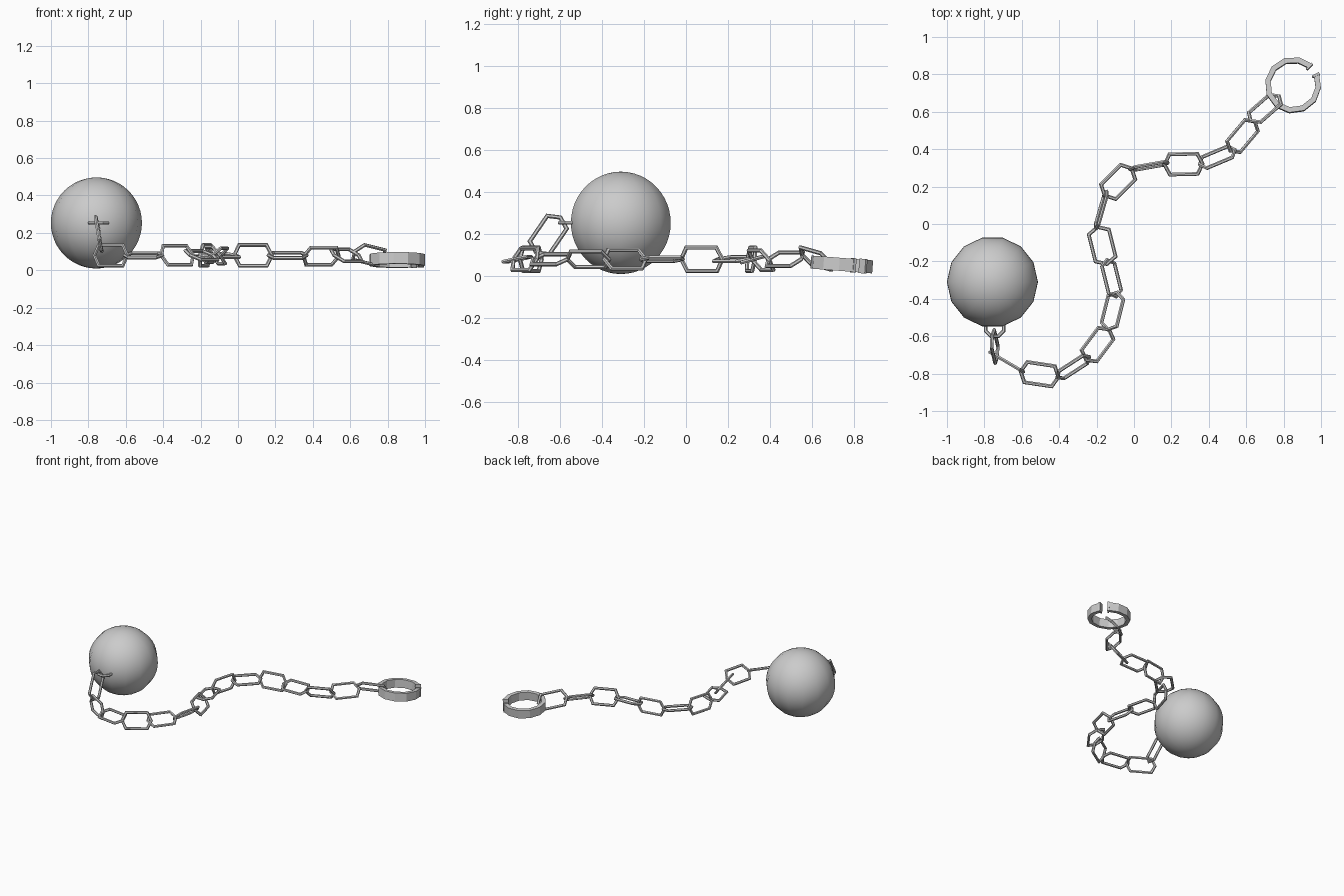
import bpy, bmesh, math
from mathutils import Vector, Matrix

if "Cube" in bpy.data.objects:
    bpy.data.objects.remove(bpy.data.objects["Cube"])

UP = Vector((0, 0, 1))


def make_object(name, verts, faces):
    me = bpy.data.meshes.new(name)
    me.from_pydata(verts, [], faces)
    bm = bmesh.new()
    bm.from_mesh(me)
    bmesh.ops.recalc_face_normals(bm, faces=bm.faces)
    bm.to_mesh(me)
    bm.free()
    ob = bpy.data.objects.new(name, me)
    bpy.context.collection.objects.link(ob)
    return ob


def wire_loop(name, outline, centre, d, w, radius=0.01, sides=6):
    """Closed mitred wire following a flat outline in the d / w plane."""
    n = d.cross(w)
    pts = [Vector(p) for p in outline]
    count = len(pts)
    verts, faces = [], []
    for i, p in enumerate(pts):
        a = (p - pts[i - 1]).normalized()
        b = (pts[(i + 1) % count] - p).normalized()
        na, nb = Vector((a.y, -a.x)), Vector((b.y, -b.x))
        out = (na + nb) / (1 + na.dot(nb))
        for k in range(sides):
            t = 2 * math.pi * k / sides
            q = p + out * radius * math.cos(t)
            verts.append(centre + d * q.x + w * q.y + n * radius * math.sin(t))
    for i in range(count):
        j = (i + 1) % count
        for k in range(sides):
            m = (k + 1) % sides
            faces.append((i * sides + k, i * sides + m, j * sides + m, j * sides + k))
    return make_object(name, verts, faces)


# heavy ball
bpy.ops.mesh.primitive_uv_sphere_add(segments=14, ring_count=24, radius=0.2435,
                                     location=(-0.757, -0.31, 0.253),
                                     rotation=(0, 0, math.pi / 2))
ball = bpy.context.object
ball.name = "ball"
# turn so that a corner of the 14-sided outline points along x
far = max((ball.matrix_basis @ v.co).x for v in ball.data.vertices)
if far < -0.757 + 0.2425:
    ball.rotation_euler.z = 0
bpy.ops.object.shade_smooth()

# eye ring on the ball
eye = [(0.052 * math.cos(math.pi * k / 4 + math.pi / 8),
        0.052 * math.sin(math.pi * k / 4 + math.pi / 8)) for k in range(8)]
wire_loop("ball_eye", eye, Vector((-0.745, -0.552, 0.253)),
          Vector((1, 0, 0)), Vector((0, 1, 0)))

# chain links: centre, direction, roll about the direction in degrees
HEX = [(0.102, 0), (0.074, 0.056), (-0.074, 0.056),
       (-0.102, 0), (-0.074, -0.056), (0.074, -0.056)]
LINKS = [
    ((-0.745, -0.655, 0.195), (0.03, -0.13, -0.19), 108),
    ((-0.68, -0.738, 0.08), (0.17, -0.10, 0), 90),
    ((-0.505, -0.803, 0.08), (0.20, -0.03, 0), 12),
    ((-0.325, -0.765, 0.08), (0.17, 0.11, 0), 65),
    ((-0.195, -0.645, 0.08), (0.12, 0.16, 0), 25),
    ((-0.115, -0.465, 0.08), (0.05, 0.20, 0), -42),
    ((-0.12, -0.29, 0.08), (-0.05, 0.20, 0), 52),
    ((-0.17, -0.115, 0.08), (-0.05, 0.20, 0), -8),
    ((-0.175, 0.075, 0.08), (0.055, 0.19, 0), 98),
    ((-0.085, 0.225, 0.08), (0.15, 0.15, 0), 10),
    ((0.08, 0.31, 0.08), (0.20, 0.035, 0), 82),
    ((0.265, 0.32, 0.08), (0.20, 0.005, 0), 15),
    ((0.445, 0.357, 0.075), (0.19, 0.08, 0), -55),
    ((0.58, 0.47, 0.08), (0.135, 0.16, 0), 35),
    ((0.70, 0.618, 0.083), (0.16, 0.14, -0.04), -45),
]
for i, (c, d, roll) in enumerate(LINKS):
    d = Vector(d).normalized()
    w = Matrix.Rotation(math.radians(roll), 3, d) @ UP.cross(d).normalized()
    wire_loop(f"chain_link_{i + 1:02d}", HEX, Vector(c), d, w)

# open shackle: flat band with a gap and slightly thicker ends
start, end, steps = 46, 386, 11
stations = [(start, 0.009), (start + 5, 0.009), (start + 5.1, 0)]
stations += [(start + (end - start) * k / steps, 0) for k in range(1, steps)]
stations += [(end - 5.1, 0), (end - 5, 0.009), (end, 0.009)]
verts, faces = [], []
for a, grow in stations:
    c, s = math.cos(math.radians(a)), math.sin(math.radians(a))
    h = 0.031 + grow * 0.4
    for r, z in ((0.121 - grow, -h), (0.15 + grow * 0.4, -h),
                 (0.15 + grow * 0.4, h), (0.121 - grow, h)):
        verts.append((r * c, r * s, z))
for i in range(len(stations) - 1):
    for k in range(4):
        m = (k + 1) % 4
        faces.append((i * 4 + k, i * 4 + m, i * 4 + 4 + m, i * 4 + 4 + k))
last = len(verts) - 4
faces += [(0, 1, 2, 3), (last, last + 1, last + 2, last + 3)]
shackle = make_object("shackle", verts, faces)
shackle.location = (0.85, 0.742, 0.055)
shackle.rotation_euler = (math.radians(-4.5), 0, 0)
